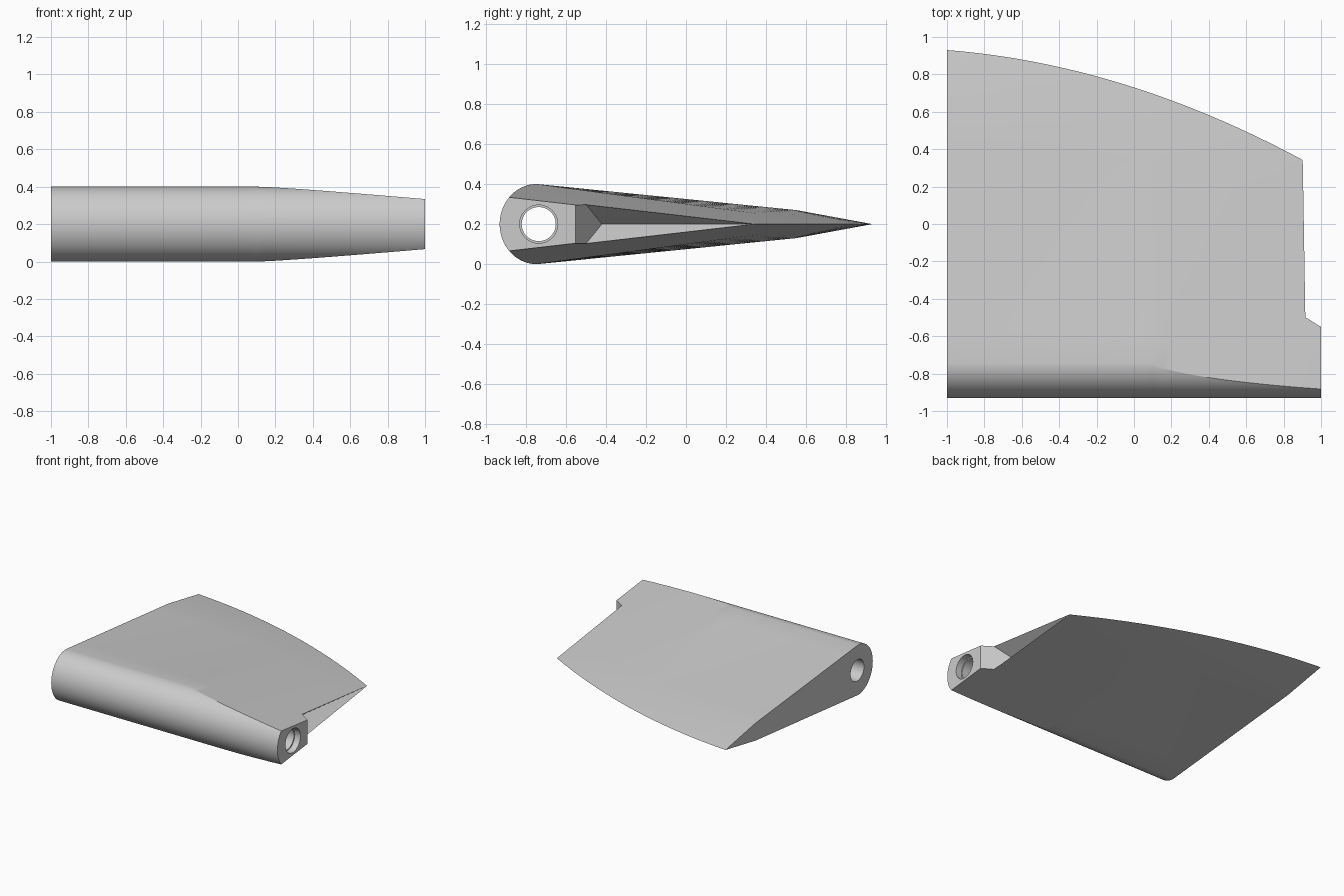
import bpy, bmesh, math
from mathutils import Vector

if "Cube" in bpy.data.objects:
    bpy.data.objects.remove(bpy.data.objects["Cube"])

grey = bpy.data.materials.new("plain grey")
grey.use_nodes = True
grey.diffuse_color = (0.6, 0.6, 0.6, 1)
grey.node_tree.nodes["Principled BSDF"].inputs["Base Color"].default_value = (0.6, 0.6, 0.6, 1)

MID = 0.2                      # height of the chord plane
NOSE_Y, NOSE_A, NOSE_H = -0.745, 0.185, 0.2
STATIONS, ARC, SKIN = 40, 18, 8


def new_object(name, bm):
    bmesh.ops.recalc_face_normals(bm, faces=bm.faces)
    mesh = bpy.data.meshes.new(name)
    bm.to_mesh(mesh)
    bm.free()
    mesh.materials.append(grey)
    obj = bpy.data.objects.new(name, mesh)
    bpy.context.collection.objects.link(obj)
    return obj


def half_section(x):
    """Points (y, half thickness) from the nose to the trailing edge."""
    u = x + 1
    t = u / 1.9
    tail = 0.93 - 0.079 * u - 0.121 * u * u
    front = NOSE_H - 0.082 * max(0, (x - 0.1) / 0.9)
    bend_y = tail - (0.38 - 0.28 * t)
    bend_h = 0.07 - 0.058 * t
    slope = (bend_h - front) / (bend_y - NOSE_Y)
    # angle at which the round nose meets the flat skin
    low, high = 0, math.pi / 2
    for _ in range(40):
        a = (low + high) / 2
        y = NOSE_Y - NOSE_A * math.cos(a)
        if NOSE_H * math.sin(a) < front + slope * (y - NOSE_Y):
            low = a
        else:
            high = a
    pts = [(NOSE_Y - NOSE_A * math.cos(high * i / ARC),
            NOSE_H * math.sin(high * i / ARC)) for i in range(ARC + 1)]
    y0, h0 = pts[-1]
    for i in range(1, SKIN + 1):
        f = i / SKIN
        pts.append((y0 + (bend_y - y0) * f, h0 + (bend_h - h0) * f))
    pts.append((tail, 0))
    return pts


# Fin body lofted along x
bm = bmesh.new()
rings = []
for i in range(STATIONS + 1):
    x = -1 + 2 * i / STATIONS
    half = half_section(x)
    outline = [(y, MID + h) for y, h in half]
    outline += [(y, MID - h) for y, h in half[-2:0:-1]]
    rings.append([bm.verts.new((x, y, z)) for y, z in outline])
for a, b in zip(rings, rings[1:]):
    for j in range(len(a)):
        k = (j + 1) % len(a)
        bm.faces.new((a[j], a[k], b[k], b[j]))
bm.faces.new(rings[0])
bm.faces.new(rings[-1])
fin = new_object("fin_body", bm)


# Wedge that cuts the V groove and the step at the tip
bm = bmesh.new()
start = [Vector(p) for p in ((0.79, -0.42, MID), (1.18, -0.662, -0.1), (1.18, -0.662, 0.5))]
run = Vector((0.176, 1.2, 0))
near = [bm.verts.new(p) for p in start]
far = [bm.verts.new(p + run) for p in start]
bm.faces.new(near)
bm.faces.new(far)
for j in range(3):
    k = (j + 1) % 3
    bm.faces.new((near[j], near[k], far[k], far[j]))
cutters = [new_object("tip_groove_cutter", bm)]


# Pivot bore with a shallow counterbore at the tip
def bore(name, radius, x0, x1):
    bm = bmesh.new()
    bmesh.ops.create_cone(bm, cap_ends=True, segments=48, radius1=radius,
                          radius2=radius, depth=x1 - x0)
    bmesh.ops.rotate(bm, verts=bm.verts, matrix=Vector((0, 0, 1)).rotation_difference(
        Vector((1, 0, 0))).to_matrix())
    bmesh.ops.translate(bm, verts=bm.verts, vec=((x0 + x1) / 2, -0.735, MID))
    return new_object(name, bm)


cutters.append(bore("pivot_bore_cutter", 0.085, -1.2, 1.2))
cutters.append(bore("counterbore_cutter", 0.095, 0.95, 1.1))

bpy.context.view_layer.objects.active = fin
for cutter in cutters:
    cutter.hide_render = True
    mod = fin.modifiers.new(cutter.name, 'BOOLEAN')
    mod.operation = 'DIFFERENCE'
    mod.solver = 'EXACT'
    mod.object = cutter
    bpy.ops.object.modifier_apply(modifier=mod.name)
    bpy.data.objects.remove(cutter)

bpy.ops.object.select_all(action='DESELECT')
fin.select_set(True)
bpy.ops.object.shade_smooth_by_angle(angle=math.radians(16))
